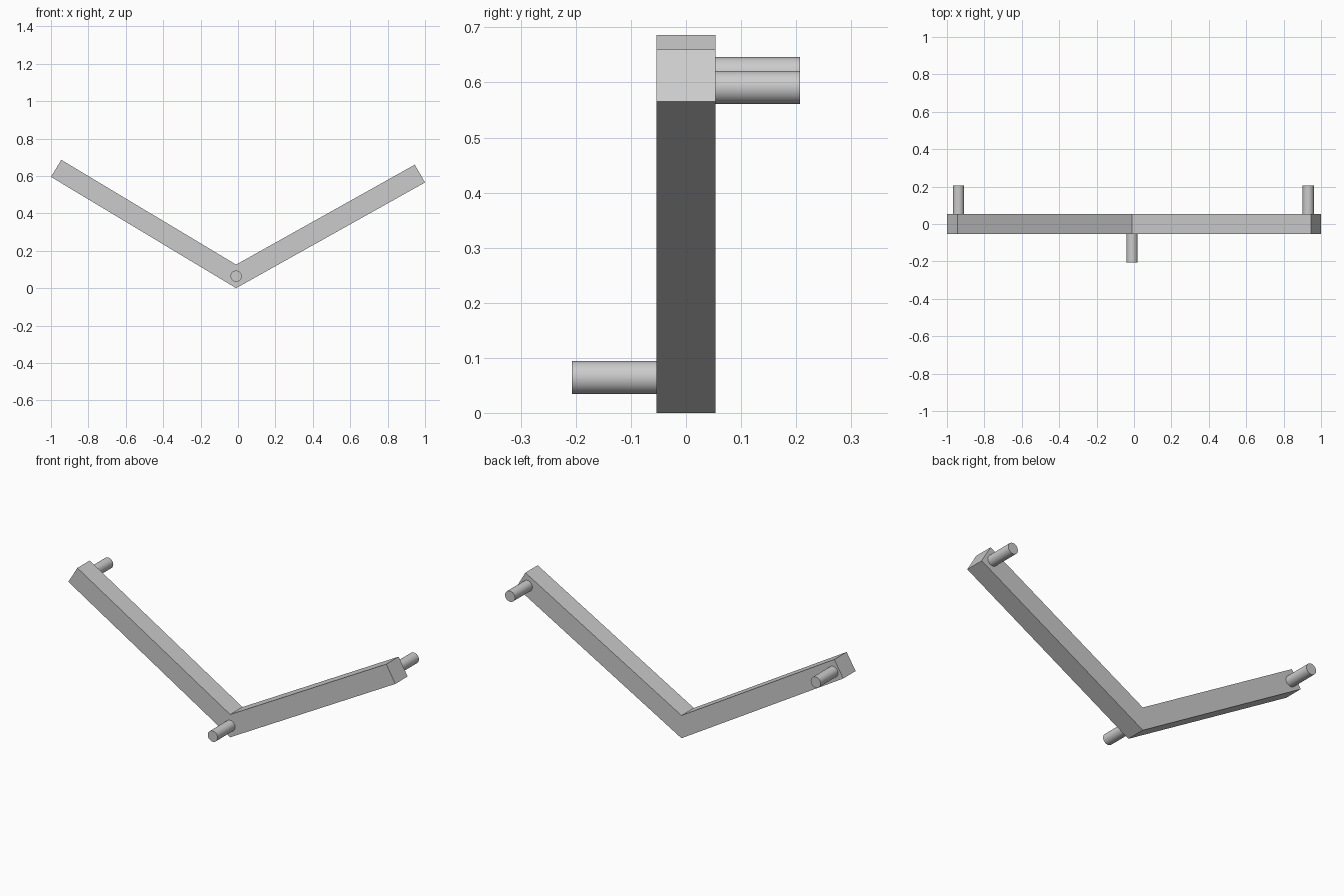
import bpy
import bmesh
from math import radians

cube = bpy.data.objects.get("Cube")
if cube:
    bpy.data.objects.remove(cube, do_unlink=True)

grey = bpy.data.materials.new("light_grey")
grey.use_nodes = True
grey.diffuse_color = (0.6, 0.6, 0.6, 1)
grey.node_tree.nodes["Principled BSDF"].inputs["Base Color"].default_value = (0.6, 0.6, 0.6, 1)

HALF_DEPTH = 0.054
PIN_END = 0.207
PIN_RADIUS = 0.03


def bent_bar(name, profile):
    """Extrude an x-z profile through the depth of the bar."""
    bm = bmesh.new()
    face = bm.faces.new([bm.verts.new((x, -HALF_DEPTH, z)) for x, z in profile])
    result = bmesh.ops.extrude_face_region(bm, geom=[face])
    verts = [v for v in result["geom"] if isinstance(v, bmesh.types.BMVert)]
    bmesh.ops.translate(bm, verts=verts, vec=(0, 2 * HALF_DEPTH, 0))
    bmesh.ops.recalc_face_normals(bm, faces=bm.faces)
    mesh = bpy.data.meshes.new(name)
    bm.to_mesh(mesh)
    bm.free()
    mesh.materials.append(grey)
    bpy.context.collection.objects.link(bpy.data.objects.new(name, mesh))


def pin(name, x, z, side):
    """Round pin standing out of the front (-1) or back (+1) face."""
    bpy.ops.mesh.primitive_cylinder_add(
        vertices=32, radius=PIN_RADIUS, depth=PIN_END - HALF_DEPTH,
        location=(x, side * (PIN_END + HALF_DEPTH) / 2, z),
        rotation=(radians(90), 0, 0))
    obj = bpy.context.object
    obj.name = name
    obj.data.materials.append(grey)
    bpy.ops.object.shade_smooth_by_angle(angle=radians(30))


# V-shaped lever with two square-ended arms
bent_bar("lever_arms", [(-0.01, 0), (1, 0.565), (0.945, 0.66),
                        (-0.01, 0.126), (-0.945, 0.686), (-1, 0.595)])

# Pivot at the bend, and a pin near the end of each arm
pin("pivot_pin", -0.01, 0.064, -1)
pin("right_arm_pin", -0.938, 0.616, 1)
pin("left_arm_pin", 0.932, 0.591, 1)
